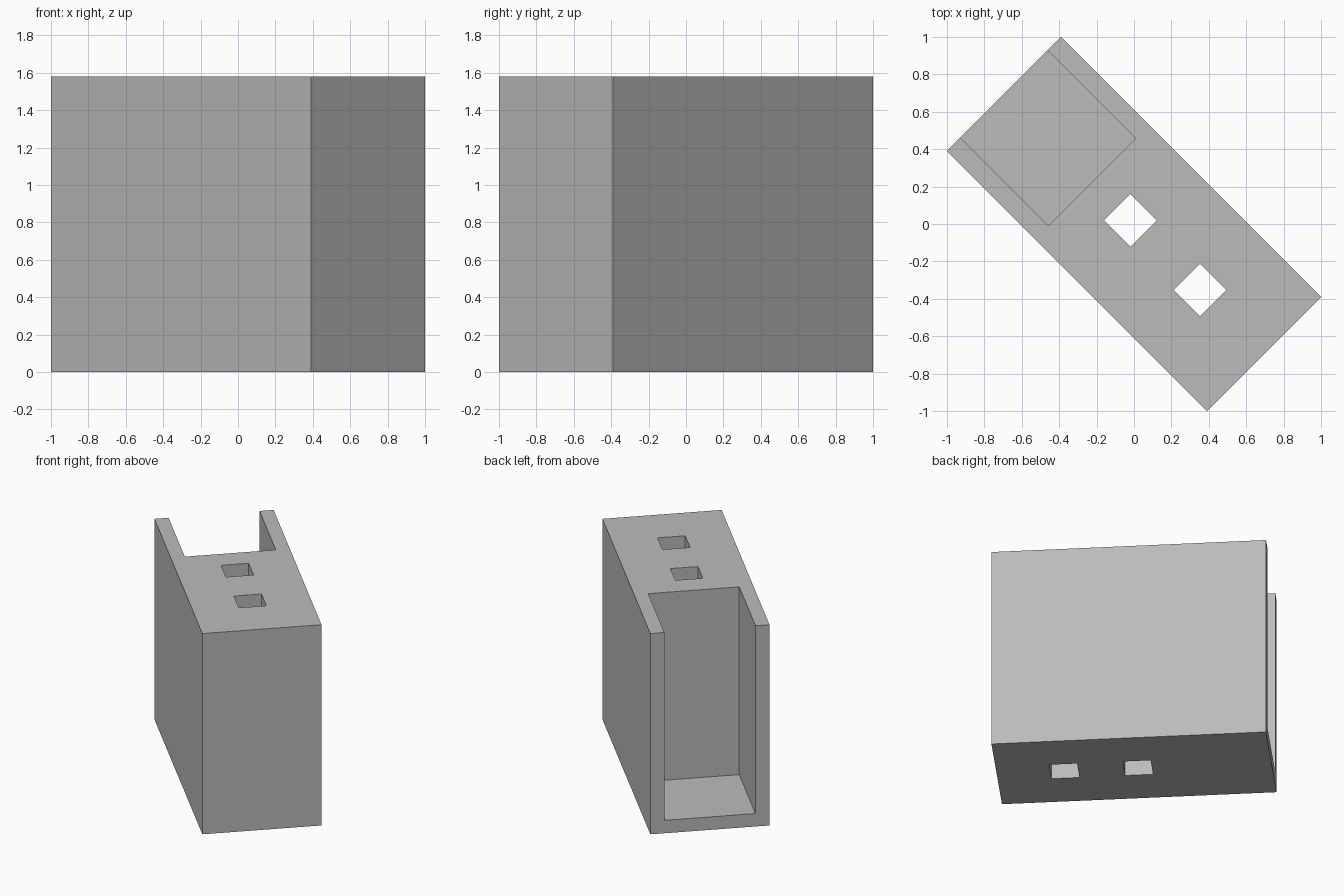
import bpy
import math
from mathutils import Matrix

cube = bpy.data.objects.get("Cube")
if cube:
    bpy.data.objects.remove(cube, do_unlink=True)

LENGTH, WIDTH, HEIGHT = 1.966, 0.863, 1.58
WALL = 0.102
TURN = Matrix.Rotation(math.radians(-45), 4, "Z")

grey = bpy.data.materials.new("plain grey")
grey.use_nodes = True
colour = (0.5, 0.5, 0.5, 1)
grey.diffuse_color = colour
grey.node_tree.nodes["Principled BSDF"].inputs["Base Color"].default_value = colour


def box(name, x0, x1, width, z0, z1):
    """Box along the body's own length, centred across its width."""
    bpy.ops.mesh.primitive_cube_add(size=1)
    obj = bpy.context.object
    obj.name = name
    place = Matrix.Translation(((x0 + x1) / 2, 0, (z0 + z1) / 2))
    size = Matrix.Diagonal((x1 - x0, width, z1 - z0, 1))
    obj.data.transform(TURN @ place @ size)
    obj.data.materials.append(grey)
    return obj


def cut(target, cutter):
    mod = target.modifiers.new("cut", "BOOLEAN")
    mod.operation = "DIFFERENCE"
    mod.solver = "EXACT"
    mod.object = cutter
    bpy.context.view_layer.objects.active = target
    bpy.ops.object.modifier_apply(modifier=mod.name)
    bpy.data.objects.remove(cutter, do_unlink=True)


# Solid block standing diagonally
body = box("holder_body", -LENGTH / 2, LENGTH / 2, WIDTH, 0, HEIGHT)

# Deep pocket, open at the top and at one end
cut(body, box("pocket_cutter", -LENGTH, -0.317, WIDTH - 2 * WALL, WALL, HEIGHT + 1))

# Two square shafts from top to bottom
for centre in (-0.028, 0.499):
    cut(body, box("shaft_cutter", centre - 0.1, centre + 0.1, 0.2, -1, HEIGHT + 1))
